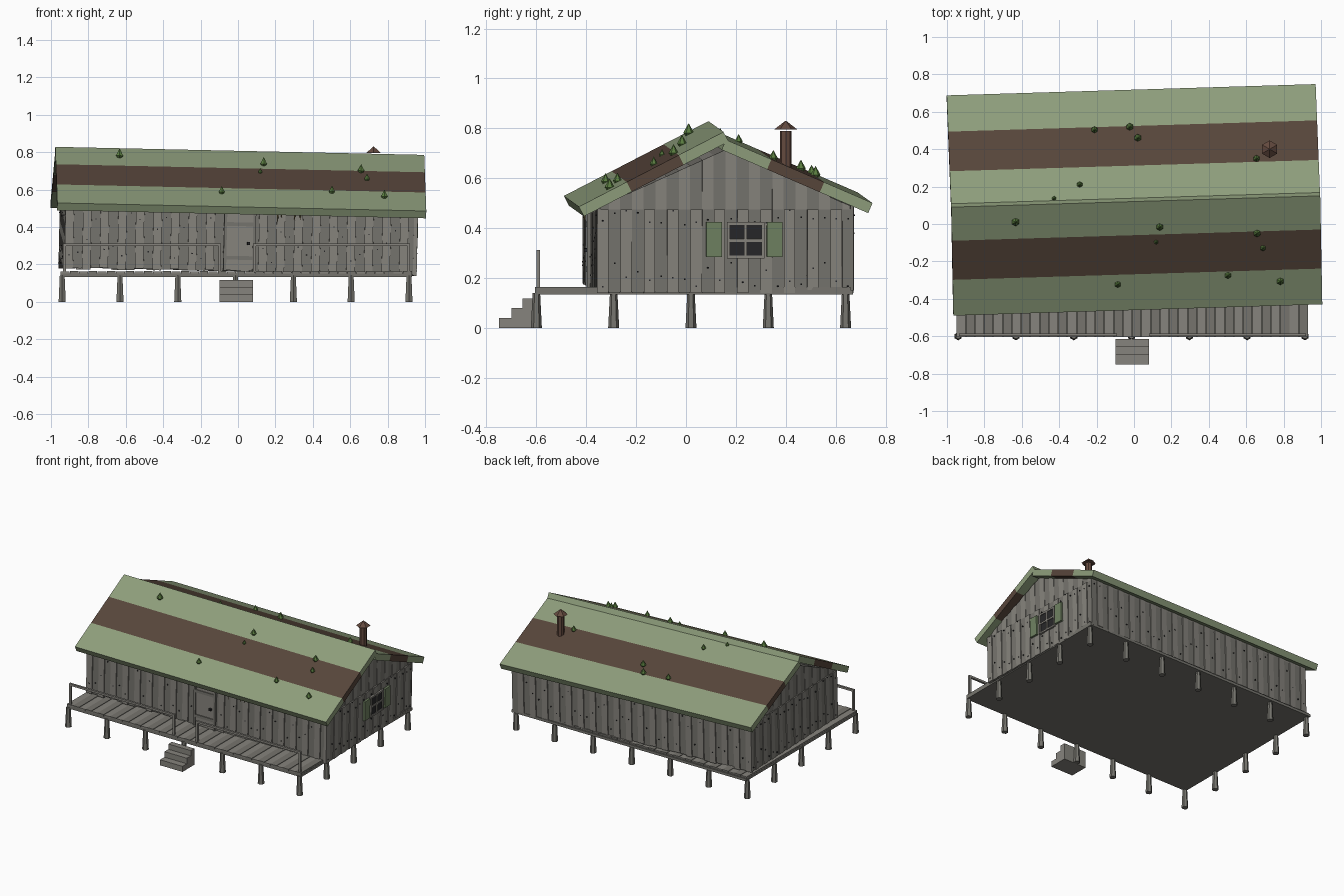
import bpy, bmesh, math, random
from mathutils import Matrix, Vector

if "Cube" in bpy.data.objects:
    bpy.data.objects.remove(bpy.data.objects["Cube"])

random.seed(4)


def mat(name, r, g, b):
    m = bpy.data.materials.new(name)
    m.diffuse_color = (r, g, b, 1)
    m.use_nodes = True
    m.node_tree.nodes["Principled BSDF"].inputs["Base Color"].default_value = m.diffuse_color
    return m


WOOD_A = mat("wood_light", .24, .23, .205)
WOOD_B = mat("wood_mid", .18, .175, .155)
DARK = mat("dark", .02, .02, .022)
MOSS = mat("moss", .27, .34, .20)
SOIL = mat("soil", .095, .06, .043)
GRASS = mat("grass", .10, .20, .05)
SHUTTER = mat("shutter_green", .16, .22, .12)
RUST = mat("rust", .13, .07, .05)
ROOT = mat("root", .25, .19, .08)

# the house body leans and twists slightly on its straight platform
PIVOT = Vector((0, .13, .165))
LEAN = (Matrix.Translation(PIVOT) @ Matrix.Rotation(math.radians(1.75), 4, 'Z')
        @ Matrix.Rotation(math.radians(1.25), 4, 'Y') @ Matrix.Translation(-PIVOT))


def box(bm, x0, x1, y0, y1, z0, z1, mi=0):
    m = (Matrix.Translation(((x0 + x1) / 2, (y0 + y1) / 2, (z0 + z1) / 2))
         @ Matrix.Diagonal((x1 - x0, y1 - y0, z1 - z0, 1)))
    for v in bmesh.ops.create_cube(bm, size=1, matrix=m)["verts"]:
        for f in v.link_faces:
            f.material_index = mi


def cone(bm, x, y, z0, z1, r0, r1, n=6):
    bmesh.ops.create_cone(bm, cap_ends=True, segments=n, radius1=r0, radius2=r1, depth=z1 - z0,
                          matrix=Matrix.Translation((x, y, (z0 + z1) / 2)))


def prism(bm, profile, x0, x1):
    a = [bm.verts.new((x0, y, z)) for y, z in profile]
    b = [bm.verts.new((x1, y, z)) for y, z in profile]
    n = len(profile)
    bm.faces.new(a)
    bm.faces.new(b[::-1])
    for i in range(n):
        bm.faces.new((a[i], b[i], b[(i + 1) % n], a[(i + 1) % n]))
    bmesh.ops.recalc_face_normals(bm, faces=bm.faces)


def finish(name, bm, mats, lean=False):
    if lean:
        bm.transform(LEAN)
    me = bpy.data.meshes.new(name)
    bm.to_mesh(me)
    bm.free()
    for m in mats:
        me.materials.append(m)
    ob = bpy.data.objects.new(name, me)
    bpy.context.collection.objects.link(ob)
    return ob


# platform: slab with porch boards running front to back
bm = bmesh.new()
box(bm, -.95, .93, -.605, .67, .133, .152)
finish("platform", bm, [WOOD_B])
bm = bmesh.new()
w = 1.88 / 38
for i in range(38):
    box(bm, -.95 + i * w + .001, -.95 + (i + 1) * w - .001, -.605, .66,
        .15, .162 + .002 * (i % 2), i % 2)
finish("deck_boards", bm, [WOOD_A, WOOD_B])

# tapered stilts around the edge
bm = bmesh.new()
xs = [-.94 + i * .309 for i in range(7)]
ys = [-.6 + i * .31 for i in range(5)]
for x in xs:
    for y in ys:
        if x in (xs[0], xs[-1]) or y in (ys[0], ys[-1]):
            cone(bm, x, y, 0, .14, .022, .015)
finish("stilts", bm, [WOOD_B])

# steps
bm = bmesh.new()
for y0, y1, h in [(-.75, -.7, .04), (-.7, -.655, .08), (-.655, -.615, .118)]:
    box(bm, -.10, .08, y0, y1, 0, h)
finish("steps", bm, [WOOD_A])

# porch railing with a gap at the steps
bm = bmesh.new()
for a, b in [(-.935, -.09), (.08, .92)]:
    box(bm, a, b, -.6, -.585, .298, .313)
    for x in (a, b - .015):
        box(bm, x, x + .015, -.6, -.585, .16, .3)
finish("railing", bm, [WOOD_A])

# wall core including gables
bm = bmesh.new()
prism(bm, [(-.378, .165), (-.378, .505), (.13, .735), (.638, .505), (.638, .165)], -.935, .93)
finish("wall_core", bm, [WOOD_B], True)

# vertical planks on all four walls, with nails
bm = bmesh.new()
nails = bmesh.new()
n = 40
w = 1.885 / n
for i in range(n):
    a, b, d = -.945 + i * w, -.945 + (i + 1) * w - .002, .004 * (i % 2)
    lo = random.uniform(.155, .17)
    box(bm, a, b, -.387 + d, -.37, lo, .50, i % 2)
    box(bm, a, b, .63, .647 - d, lo, .51, i % 2)
    z = random.uniform(.2, .48)
    box(nails, a + .02, a + .026, -.39, -.38, z, z + .006)
    box(nails, a + .02, a + .026, .64, .65, z, z + .006)
n = 22
w = 1.03 / n
for i in range(n):
    a, b, d = -.385 + i * w, -.385 + (i + 1) * w - .002, .004 * (i % 2)
    box(bm, -.945 + d, -.93, a, b, .16, .495, i % 2)
    box(bm, .92, .94 - d, a, b, .16, .495, i % 2)
    for z in (random.uniform(.18, .28), random.uniform(.43, .49)):
        box(nails, -.948, -.94, a + .02, a + .026, z, z + .006)
        box(nails, .93, .943, a + .02, a + .026, z, z + .006)
finish("wall_planks", bm, [WOOD_A, WOOD_B], True)
finish("nails", nails, [DARK], True)

# gable planks cut to the roof line
bm = bmesh.new()
for i in range(n):
    a, b = -.385 + i * w, -.385 + (i + 1) * w - .002
    ta, tb = (.735 - .45 * abs(y - .13) for y in (a, b))
    if i % 2 and min(ta, tb) > .5:
        prism(bm, [(a, .495), (b, .495), (b, tb), (a, ta)], -.938, .933)
finish("gable_planks", bm, [WOOD_A], True)

# door with frame, cross boards and knob
bm = bmesh.new()
box(bm, -.085, .065, -.393, -.38, .168, .49)
for a, b in [(-.095, -.08), (.06, .075)]:
    box(bm, a, b, -.4, -.38, .165, .5, 1)
for z in (.225, .405):
    box(bm, -.08, .06, -.399, -.385, z, z + .02, 1)
box(bm, .03, .045, -.41, -.39, .305, .32, 2)
finish("door", bm, [WOOD_A, WOOD_B, DARK], True)

# window with glass, frame bars and open shutters on the right wall
bm = bmesh.new()
box(bm, .93, .944, .14, .28, .304, .44, 1)
for y in (.135, .204, .273):
    box(bm, .93, .951, y, y + .012, .298, .446)
for z in (.298, .366, .434):
    box(bm, .93, .950, .135, .285, z, z + .012)
finish("window", bm, [WOOD_A, DARK], True)
bm = bmesh.new()
box(bm, .94, .955, .052, .115, .306, .446)
box(bm, .94, .955, .295, .358, .306, .446)
finish("shutters", bm, [SHUTTER], True)

# roof: two sloped slabs in three bands; the front one overshoots the ridge
FRONT = (Vector((-.46, .5075)), Vector((.12, .8075)))
BACK = (Vector((.718, .522)), Vector((.13, .776)))
T = .044
for side, (eave, ridge) in (("front", FRONT), ("back", BACK)):
    d = (ridge - eave).normalized()
    down = Vector((d.y, -d.x)) * T if side == "front" else Vector((-d.y, d.x)) * T
    for name, f0, f1, m in [("lower_moss", 0, .33, MOSS), ("soil", .33, .69, SOIL),
                            ("upper_moss", .69, 1, MOSS)]:
        p, q = eave.lerp(ridge, f0), eave.lerp(ridge, f1)
        bm = bmesh.new()
        prism(bm, [p, q, q + down, p + down], -.992, .982)
        finish(f"roof_{side}_{name}", bm, [m], True)

# grass tufts growing on the roof
TUFTS = [(-.65, .03, 1.1), (-.21, .51, .9), (-.02, .52, 1), (.02, .46, 1), (.65, .33, .9),
         (-.3, .22, .8), (-.44, .15, .6), (.12, -.02, 1), (.1, -.1, .6), (.64, -.07, 1),
         (.67, -.15, .8), (.48, -.29, .9), (.76, -.33, 1), (-.11, -.32, .9)]
bm = bmesh.new()
for x, y, s in TUFTS:
    eave, ridge = FRONT if y < .12 else BACK
    z = eave.y + (y - eave.x) / (ridge.x - eave.x) * (ridge.y - eave.y)
    cone(bm, x, y, z + .006 * s, z + .042 * s, .02 * s, 0)
    cone(bm, x, y, z - .012, z + .006 * s, .006, .02 * s)
finish("grass_tufts", bm, [GRASS], True)

# roots hanging below the front eave
bm = bmesh.new()
for x, h in [(.19, .05), (.21, .03), (.28, .045), (.31, .04)]:
    cone(bm, x, -.415, .485 - h, .49, .001, .007, 5)
finish("hanging_roots", bm, [ROOT], True)

# stove pipe with conical cap
bm = bmesh.new()
cone(bm, .725, .4, .58, .79, .024, .024, 8)
cone(bm, .725, .4, .795, .83, .047, .002, 6)
finish("stove_pipe", bm, [RUST])
